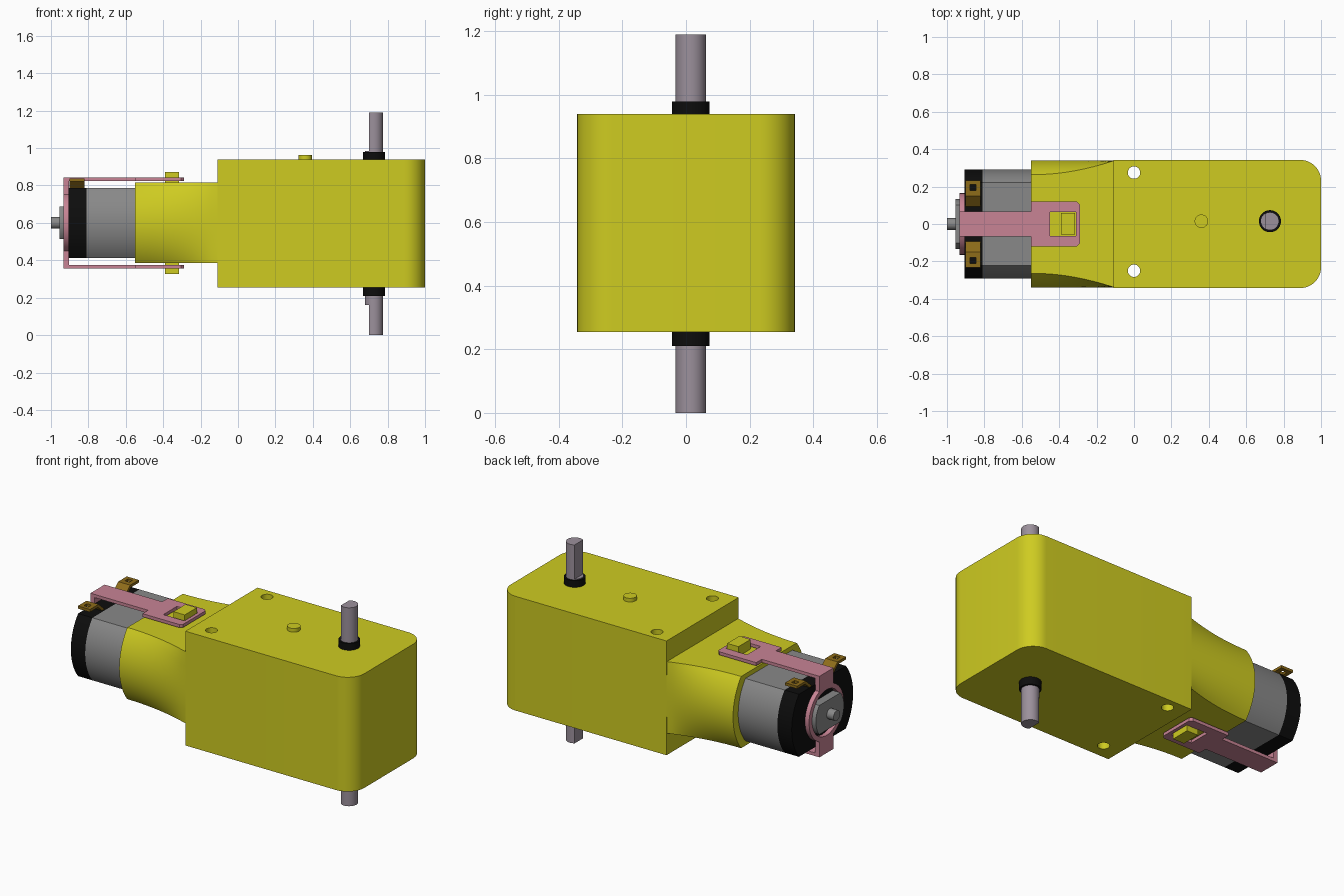
import bpy, bmesh
from math import pi, sin, cos, asin, acos, radians

if "Cube" in bpy.data.objects:
    bpy.data.objects.remove(bpy.data.objects["Cube"])

ZC = 0.6  # height of the motor axis


def material(name, rgb):
    m = bpy.data.materials.new(name)
    m.diffuse_color = (*rgb, 1)
    m.use_nodes = True
    m.node_tree.nodes["Principled BSDF"].inputs["Base Color"].default_value = m.diffuse_color
    return m


YELLOW = material("yellow_plastic", (0.62, 0.60, 0.015))
PINK = material("pink_plastic", (0.58, 0.23, 0.30))
BLACK = material("black_plastic", (0.004, 0.004, 0.004))
STEEL = material("shaft_steel", (0.33, 0.28, 0.33))
GREY = material("motor_grey", (0.25, 0.25, 0.25))
BRASS = material("brass", (0.27, 0.15, 0.01))


def arc(r, a, b, n=16, cx=0, cy=0):
    return [(cx + r * cos(a + (b - a) * i / n), cy + r * sin(a + (b - a) * i / n))
            for i in range(n + 1)]


def circle(r, cx=0, cy=0, n=40):
    return arc(r, 0, 2 * pi, n, cx, cy)[:-1]


def double_d(r, h, cy=ZC, n=20):
    """Circle of radius r cut flat at +-h."""
    a = asin(h / r)
    return arc(r, -a, a, n, 0, cy) + arc(r, pi - a, pi + a, n, 0, cy)


def rect(x0, x1, y0, y1):
    return [(x0, y0), (x1, y0), (x1, y1), (x0, y1)]


def loft(name, rings, mat, holes=()):
    """Skin a list of matching 3D rings, cap it, then cut the holes."""
    bm = bmesh.new()
    loops = [[bm.verts.new(p) for p in ring] for ring in rings]
    n = len(loops[0])
    for a, b in zip(loops, loops[1:]):
        for i in range(n):
            j = (i + 1) % n
            bm.faces.new((a[i], a[j], b[j], b[i]))
    bm.faces.new(loops[0])
    bm.faces.new(loops[-1])
    bmesh.ops.recalc_face_normals(bm, faces=bm.faces)
    me = bpy.data.meshes.new(name)
    bm.to_mesh(me)
    bm.free()
    ob = bpy.data.objects.new(name, me)
    bpy.context.collection.objects.link(ob)
    me.materials.append(mat)
    bpy.context.view_layer.objects.active = ob
    for cutter in holes:
        mod = ob.modifiers.new("hole", 'BOOLEAN')
        mod.operation, mod.solver, mod.object = 'DIFFERENCE', 'EXACT', cutter
        bpy.ops.object.modifier_apply(modifier=mod.name)
        bpy.data.objects.remove(cutter)
    ob.data.shade_smooth()
    ob.data.set_sharp_from_angle(angle=radians(30))
    return ob


def prism(name, pts, lo, hi, axis, mat, holes=()):
    """Extrude a 2D outline along x (outline in y,z) or z (outline in x,y)."""
    put = {'x': lambda h, p: (h, p[0], p[1]), 'z': lambda h, p: (p[0], p[1], h)}[axis]
    return loft(name, [[put(h, p) for p in pts] for h in (lo, hi)], mat, holes)


# gearbox with two screw holes and a small peg on top
box = [(-0.11, -0.342)] + arc(0.11, -pi / 2, 0, 12, 0.89, -0.232) \
    + arc(0.11, 0, pi / 2, 12, 0.89, 0.232) + [(-0.11, 0.342)]
screws = [prism("cutter", circle(0.033, 0, y), 0, 1.2, 'z', YELLOW) for y in (0.275, -0.25)]
prism("gearbox", box, 0.255, 0.94, 'z', YELLOW, screws)
prism("gearbox_peg", circle(0.036, 0.36, 0.015), 0.93, 0.962, 'z', YELLOW)

# output shaft: round core, flattened ends, black collars
SX, SY = 0.727, 0.015
a = acos(-0.027 / 0.048)
d_cut = arc(0.048, -a, a, 32, SX, SY)
prism("shaft_core", circle(0.048, SX, SY), 0.16, 0.985, 'z', STEEL)
prism("shaft_end_bottom", d_cut, 0, 0.16, 'z', STEEL)
prism("shaft_end_top", d_cut, 0.985, 1.19, 'z', STEEL)
prism("collar_bottom", circle(0.059, SX, SY), 0.21, 0.26, 'z', BLACK)
prism("collar_top", circle(0.059, SX, SY), 0.935, 0.98, 'z', BLACK)

# neck blending from the round motor seat to the full box width
seat = double_d(0.34, 0.215)
rings = []
for i in range(13):
    t = i / 12
    k = t * t
    rings.append([(-0.55 + 0.445 * t, y + k * ((0.34 if y > 0 else -0.34) - y), z)
                  for y, z in seat])
loft("neck", rings, YELLOW)

# motor can, end cap, rear boss and axle
body = double_d(0.291, 0.1875)
prism("motor_can", body, -0.81, -0.54, 'x', GREY)
prism("motor_end_cap", body, -0.905, -0.81, 'x', BLACK)
prism("motor_boss", double_d(0.133, 0.087), -0.955, -0.90, 'x', GREY)
prism("motor_axle", circle(0.031, 0, ZC, 24), -1.0, -0.95, 'x', GREY)

# strap: ring plate behind the motor
W, R, H = 0.067, 0.165, 0.243
a = acos(W / R)
plate = arc(R, -a, a, 24) + [(W, H), (-W, H)] + arc(R, pi - a, pi + a, 24) + [(-W, -H), (W, -H)]
bore = prism("cutter", circle(0.137, 0, ZC), -1.1, -0.8, 'x', PINK)
prism("strap_plate", [(y, z + ZC) for y, z in plate], -0.932, -0.904, 'x', PINK, [bore])

# strap arms with a window, hooked over a neck lug, above and below
half = [(-0.92, W), (-0.55, W), (-0.55, 0.12), (-0.305, 0.12), (-0.29, 0.105)]
arm = half + [(x, -y) for x, y in reversed(half)]
for side, s in (("top", 1), ("bottom", -1)):
    window = prism("cutter", rect(-0.45, -0.31, -0.065, 0.065), 0, 1.2, 'z', PINK)
    prism("strap_arm_" + side, arm, ZC + s * 0.224, ZC + s * 0.243, 'z', PINK, [window])
    prism("neck_lug_" + side, rect(-0.39, -0.315, -0.055, 0.06),
          ZC + s * 0.20, ZC + s * 0.273, 'z', YELLOW)

# bent terminals with a wire hole
for side, s in (("left", 1), ("right", -1)):
    bend = [(0.105, 0.775), (0.155, 0.822), (0.232, 0.822), (0.232, 0.838), (0.15, 0.838),
            (0.09, 0.785)]
    hole = prism("cutter", rect(-0.876, -0.846, s * 0.195 - 0.015, s * 0.195 + 0.015),
                 0.8, 0.9, 'z', BRASS)
    prism("terminal_" + side, [(s * y, z) for y, z in bend], -0.9, -0.82, 'x', BRASS, [hole])
